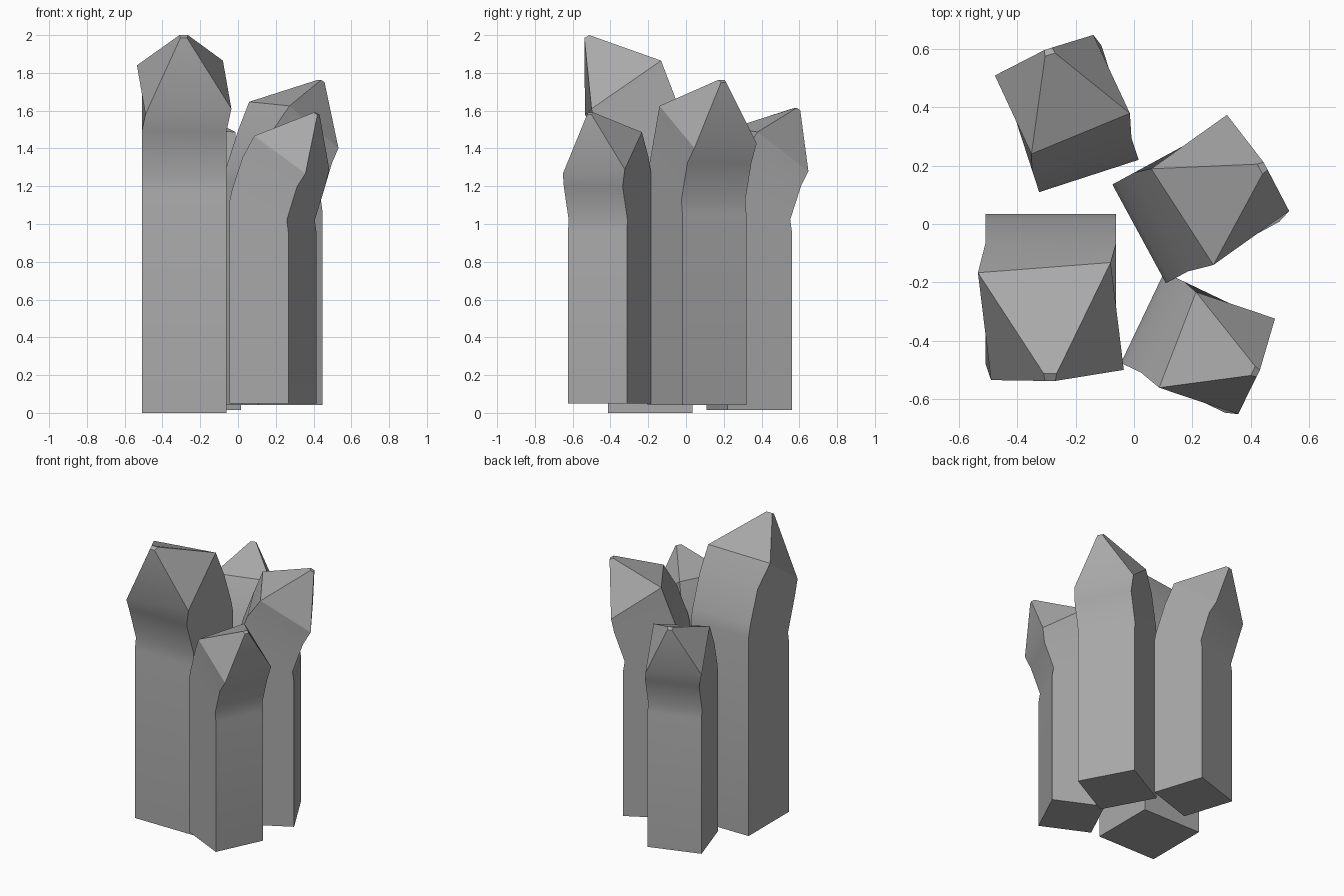
import bpy
import bmesh
import math

cube = bpy.data.objects.get("Cube")
if cube:
    bpy.data.objects.remove(cube, do_unlink=True)

# One plain grey stone material
stone = bpy.data.materials.new("grey_stone")
stone.use_nodes = True
GREY = (0.4, 0.4, 0.4, 1.0)
stone.diffuse_color = GREY
stone.node_tree.nodes["Principled BSDF"].inputs["Base Color"].default_value = GREY

HALF = 0.224


def shaft_ring(front_y, front_z, back_y, back_z):
    """Square section: front left, front right, back right, back left."""
    return [(-HALF, front_y, front_z), (HALF, front_y, front_z),
            (HALF, back_y, back_z), (-HALF, back_y, back_z)]


# Straight shaft that kinks forward, then uneven shoulders and a tiny blunt tip
RINGS = [
    shaft_ring(-HALF, 0, HALF, 0),
    shaft_ring(-HALF, 1.18, HALF, 1.39),
    shaft_ring(-0.212, 1.26, 0.205, 1.47),
    shaft_ring(-0.29, 1.49, 0.125, 1.69),
    [(-0.205, -0.345, 1.58), (0.25, -0.31, 1.61),
     (0.205, 0.058, 1.865), (-0.25, 0.023, 1.84)],
    [(-0.02, -0.348, 1.985), (0.015, -0.348, 1.985),
     (0.02, -0.322, 2.0), (-0.025, -0.322, 2.0)],
]


def crystal(name, location, scale, turn):
    bm = bmesh.new()
    rings = [[bm.verts.new(p) for p in ring] for ring in RINGS]
    for low, high in zip(rings, rings[1:]):
        for i in range(4):
            j = (i + 1) % 4
            bm.faces.new((low[i], low[j], high[j], high[i]))
    bm.faces.new(rings[0][::-1])
    bm.faces.new(rings[-1])
    bmesh.ops.recalc_face_normals(bm, faces=bm.faces)
    mesh = bpy.data.meshes.new(name)
    bm.to_mesh(mesh)
    bm.free()
    mesh.materials.append(stone)
    obj = bpy.data.objects.new(name, mesh)
    bpy.context.collection.objects.link(obj)
    obj.location = location
    obj.scale = (scale, scale, scale)
    obj.rotation_euler.z = math.radians(turn)
    # Soft kink, crisp edges
    bpy.ops.object.select_all(action="DESELECT")
    obj.select_set(True)
    bpy.context.view_layer.objects.active = obj
    bpy.ops.object.shade_smooth_by_angle(angle=math.radians(30))


# Cluster of four crystals leaning outward
crystal("tall_crystal", (-0.285, -0.19, 0), 1.0, 0)
crystal("front_small_crystal", (0.185, -0.395, 0.05), 0.77, 64.5)
crystal("side_crystal", (0.187, 0.058, 0.043), 0.86, 118.5)
crystal("back_crystal", (-0.21, 0.335, 0.015), 0.8, 198)
